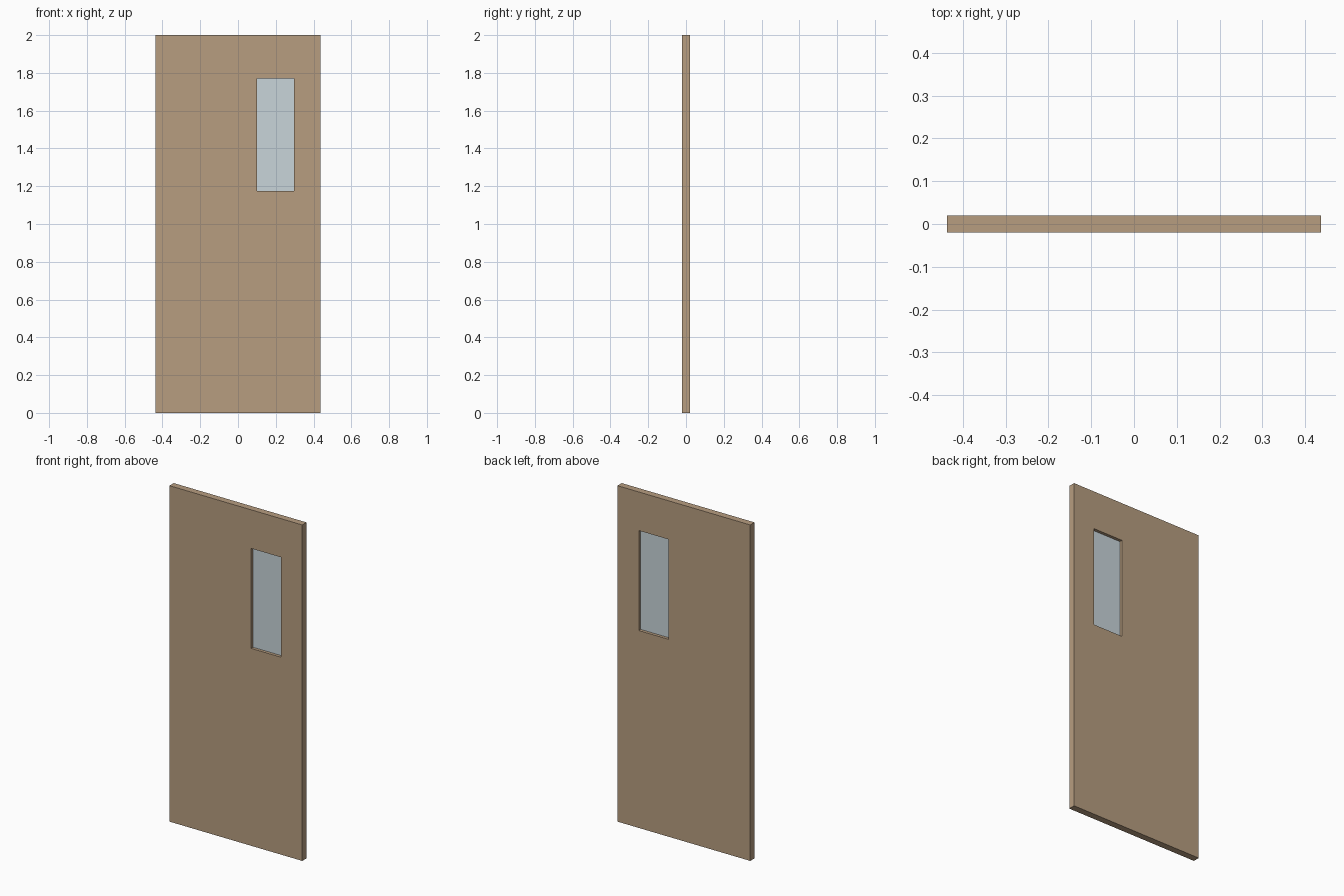
import bpy

if "Cube" in bpy.data.objects:
    bpy.data.objects.remove(bpy.data.objects["Cube"])

HALF_W, HALF_T, HEIGHT = 0.437, 0.02, 2.0
WIN_X0, WIN_X1, WIN_Z0, WIN_Z1 = 0.10, 0.297, 1.175, 1.77


def material(name, color):
    mat = bpy.data.materials.new(name)
    mat.diffuse_color = (*color, 1.0)
    mat.use_nodes = True
    mat.node_tree.nodes["Principled BSDF"].inputs["Base Color"].default_value = mat.diffuse_color
    return mat


def add_mesh(name, verts, faces, mat):
    mesh = bpy.data.meshes.new(name)
    mesh.from_pydata(verts, [], faces)
    mesh.materials.append(mat)
    obj = bpy.data.objects.new(name, mesh)
    bpy.context.collection.objects.link(obj)
    return obj


def rect(x0, x1, z0, z1, y):
    return [(x0, y, z0), (x1, y, z0), (x1, y, z1), (x0, y, z1)]


wood = material("wood", (0.474, 0.338, 0.216))
glass = material("glass", (0.58, 0.66, 0.70))

# Door leaf: outer and window rectangles on both sides, joined as a closed ring
outer = (-HALF_W, HALF_W, 0.0, HEIGHT)
window = (WIN_X0, WIN_X1, WIN_Z0, WIN_Z1)
verts = [v for y in (-HALF_T, HALF_T) for r in (outer, window) for v in rect(*r, y)]
faces = []
for i in range(4):
    j = (i + 1) % 4
    faces += [
        (i, j, 4 + j, 4 + i),            # front face
        (8 + j, 8 + i, 12 + i, 12 + j),  # back face
        (j, i, 8 + i, 8 + j),            # outer edge
        (4 + i, 4 + j, 12 + j, 12 + i),  # window reveal
    ]
add_mesh("door_leaf", verts, faces, wood)

# Thin glass pane in the middle of the opening
pane_t = 0.002
verts = rect(*window, -pane_t) + rect(*window, pane_t)
faces = [(0, 1, 2, 3), (7, 6, 5, 4)]
faces += [((i + 1) % 4, i, 4 + i, 4 + (i + 1) % 4) for i in range(4)]
add_mesh("window_pane", verts, faces, glass)
